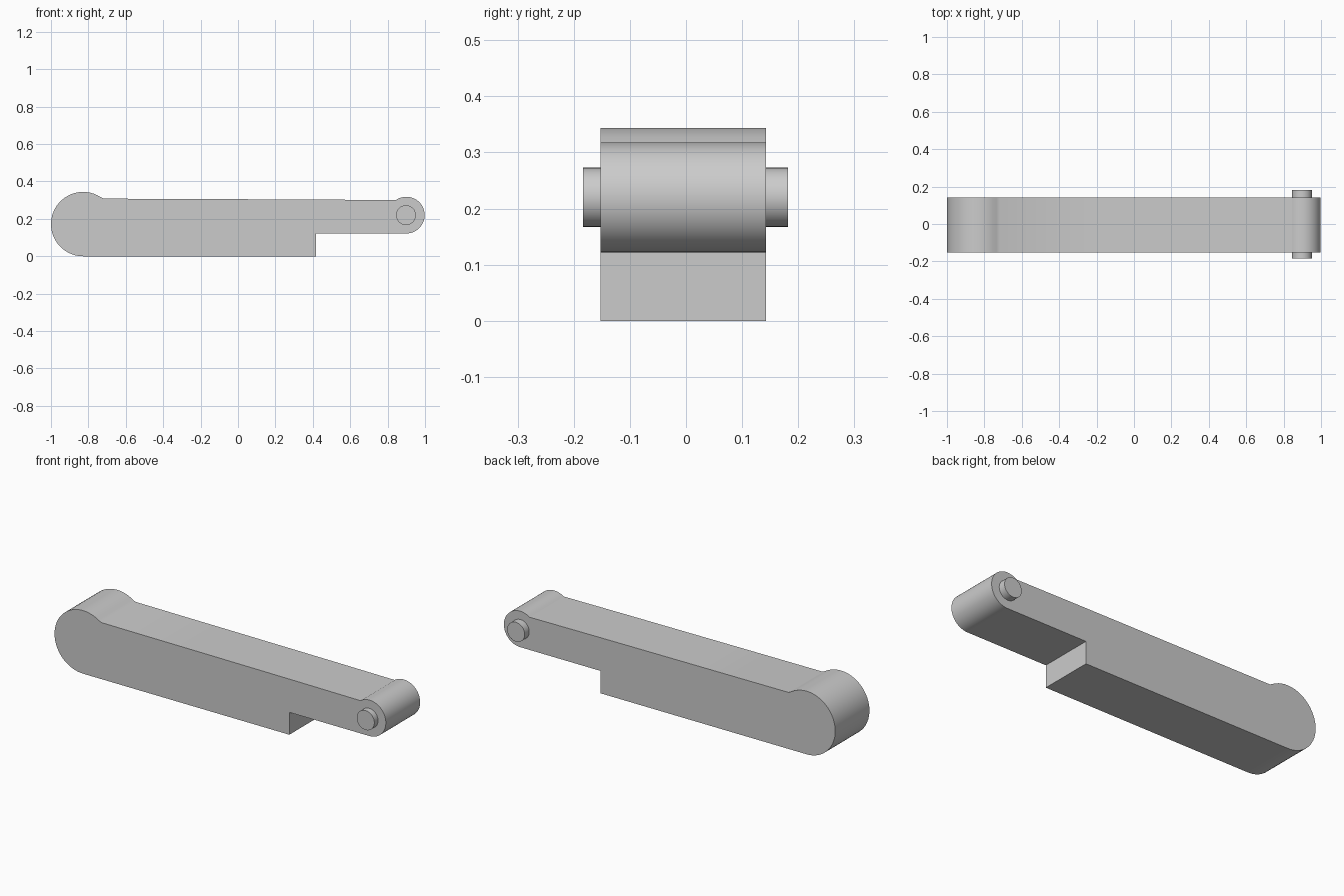
import bpy, bmesh
from math import sin, cos, radians

cube = bpy.data.objects.get("Cube")
if cube:
    bpy.data.objects.remove(cube, do_unlink=True)

grey = bpy.data.materials.new("plain grey")
grey.use_nodes = True
colour = (0.6, 0.6, 0.6, 1)
grey.diffuse_color = colour
grey.node_tree.nodes["Principled BSDF"].inputs["Base Color"].default_value = colour


def arc(cx, cz, r, start, end, steps):
    """Points along an arc in the XZ plane, angles in degrees."""
    angles = [radians(start + (end - start) * i / steps) for i in range(steps + 1)]
    return [(cx + r * cos(a), cz + r * sin(a)) for a in angles]


def extrude_profile(name, profile, y0, y1):
    """Solid made by sweeping an XZ outline from y0 to y1."""
    bm = bmesh.new()
    face = bm.faces.new([bm.verts.new((x, y0, z)) for x, z in profile])
    swept = bmesh.ops.extrude_face_region(bm, geom=[face])["geom"]
    verts = [v for v in swept if isinstance(v, bmesh.types.BMVert)]
    bmesh.ops.translate(bm, verts=verts, vec=(0, y1 - y0, 0))
    # The source cap is kept by the extrusion, so the solid is closed
    bmesh.ops.recalc_face_normals(bm, faces=bm.faces[:])
    mesh = bpy.data.meshes.new(name)
    bm.to_mesh(mesh)
    bm.free()
    mesh.materials.append(grey)
    obj = bpy.data.objects.new(name, mesh)
    bpy.context.collection.objects.link(obj)
    bpy.ops.object.select_all(action="DESELECT")
    obj.select_set(True)
    bpy.context.view_layer.objects.active = obj
    bpy.ops.object.shade_smooth_by_angle(angle=radians(30))
    return obj


# Arm: large rounded end, thick bar, notch underneath, small rounded end
outline = arc(-0.828, 0.172, 0.172, 58, 270, 32)
outline += [(0.416, 0), (0.416, 0.122)]
outline += arc(0.9, 0.22, 0.098, -90, 125, 30)
outline += [(0.45, 0.303), (-0.2, 0.306), (-0.718, 0.308)]
extrude_profile("arm", outline, -0.152, 0.143)

# Hinge pin through the small end
extrude_profile("hinge_pin", arc(0.898, 0.22, 0.053, 0, 348.75, 31), -0.184, 0.182)
